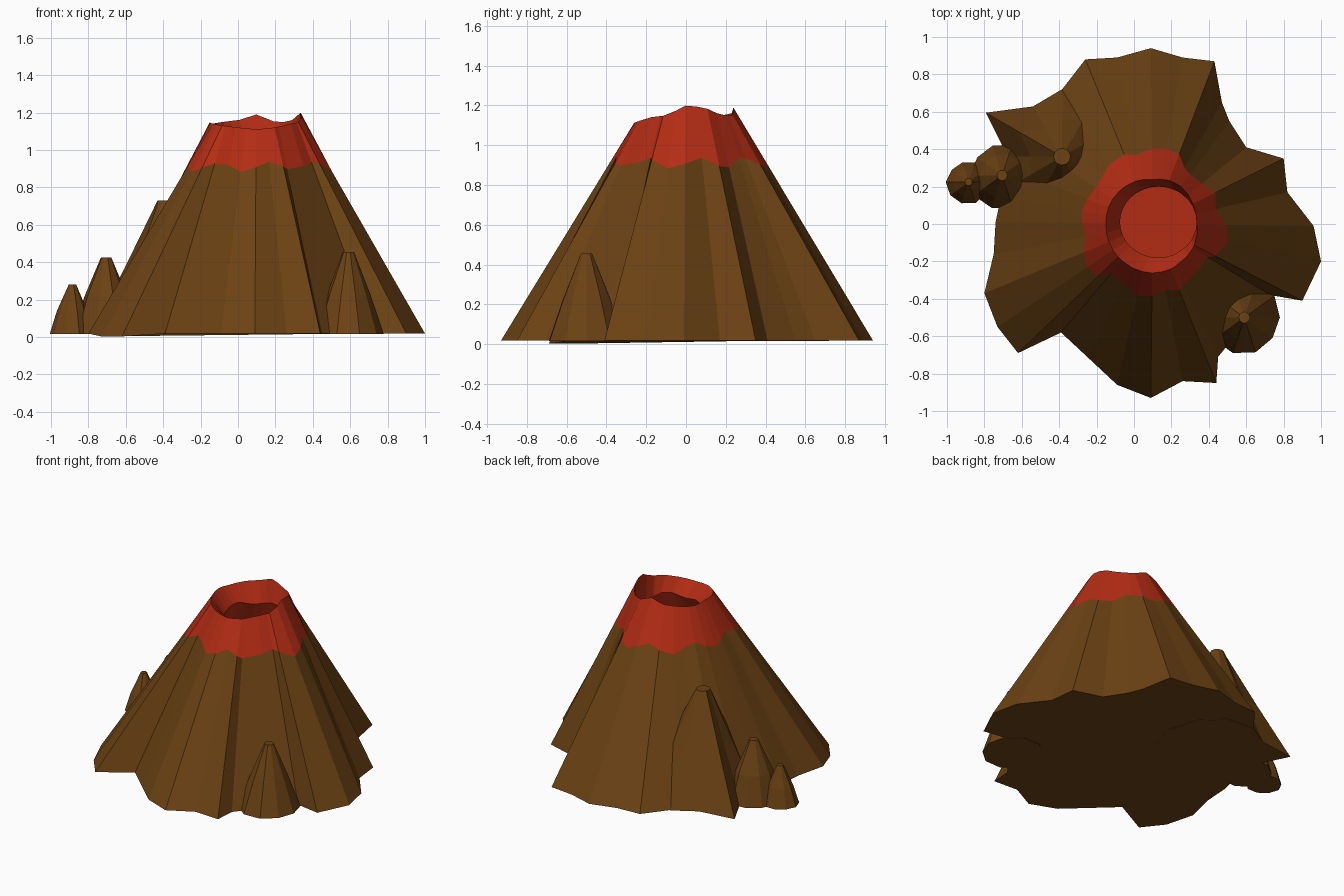
import bpy, bmesh, math, random

if "Cube" in bpy.data.objects:
    bpy.data.objects.remove(bpy.data.objects["Cube"])

random.seed(4)


def material(name, rgb):
    m = bpy.data.materials.new(name)
    m.diffuse_color = (*rgb, 1)
    m.use_nodes = True
    m.node_tree.nodes["Principled BSDF"].inputs["Base Color"].default_value = m.diffuse_color
    return m


ROCK = material("rock_brown", (0.15, 0.055, 0.007))
LAVA = material("lava_red", (0.45, 0.025, 0.007))


def loft(name, rings, mat, cap_first=False, cap_last=False):
    """Join equal-length rings of points with flat quads."""
    bm = bmesh.new()
    vs = [[bm.verts.new(p) for p in ring] for ring in rings]
    n = len(rings[0])
    for a, b in zip(vs, vs[1:]):
        for i in range(n):
            j = (i + 1) % n
            bm.faces.new((a[i], a[j], b[j], b[i]))
    if cap_first:
        bm.faces.new(vs[0][::-1])
    if cap_last:
        bm.faces.new(vs[-1])
    me = bpy.data.meshes.new(name)
    bm.to_mesh(me)
    bm.free()
    me.materials.append(mat)
    ob = bpy.data.objects.new(name, me)
    bpy.context.collection.objects.link(ob)
    return ob


def lerp(a, b, t):
    return tuple(p + (q - p) * t for p, q in zip(a, b))


# Ragged foot of the mountain, clockwise from the back
foot_xy = [(0.09, 0.94), (0.26, 0.89), (0.43, 0.87), (0.47, 0.65), (0.51, 0.55),
           (0.60, 0.41), (0.80, 0.35), (0.82, 0.17), (0.96, -0.01), (1.0, -0.2),
           (0.90, -0.41), (0.73, -0.38), (0.62, -0.50), (0.45, -0.71), (0.44, -0.85),
           (0.26, -0.84), (0.09, -0.93), (-0.09, -0.86), (-0.24, -0.72), (-0.39, -0.58),
           (-0.62, -0.69), (-0.73, -0.55), (-0.80, -0.37), (-0.75, -0.16), (-0.74, 0.01),
           (-0.71, 0.15), (-0.68, 0.30), (-0.62, 0.46), (-0.50, 0.57), (-0.40, 0.70),
           (-0.26, 0.88), (-0.09, 0.89)][::-1]
CX = 0.1
foot = [(x, y, 0.003 if x < -0.55 and y < -0.5 else 0.018) for x, y in foot_xy]

# Jagged rim heights, every 22.5 degrees counter-clockwise from the right
rim_h = [1.20, 1.19, 1.15, 1.15, 1.19, 1.16, 1.15, 1.14,
         1.15, 1.14, 1.13, 1.12, 1.11, 1.12, 1.14, 1.15]
rim, edge, throat, floor = [], [], [], []
for p in foot:
    a = math.atan2(p[1], p[0] - CX)
    u = (a / math.tau * 16) % 16
    k = int(u) % 16
    z = rim_h[k] + (rim_h[(k + 1) % 16] - rim_h[k]) * (u - int(u))
    c, s = math.cos(a), math.sin(a)
    r = 0.25 - (z - 1.15) * 0.3
    rim.append((CX + r * c, r * s, z))
    # Wavy lower edge of the red cap, lying on the slope
    h = 0.91 + 0.028 * math.sin(8 * a)
    edge.append(lerp(p, rim[-1], (h - p[2]) / (z - p[2])))
    throat.append((0.13 + 0.205 * c, 0.01 + 0.19 * s, 1.03 + 0.012 * math.sin(5 * a)))
    floor.append((0.11 + 0.26 * c, 0.26 * s, 0.86))

loft("mountain_slope", [foot, edge], ROCK, cap_first=True)
loft("crater_cap", [edge, rim, throat, floor], LAVA, cap_last=True)


def side_cone(name, x, y, height, top_r, radii, bulge):
    """Small flat-topped cone with an irregular foot."""
    n = len(radii)
    rings = []
    for z, t in ((0.015, 1.0), (height * 0.5, bulge), (height, 0.0)):
        ring = []
        for i, r in enumerate(radii):
            a = math.tau * i / n
            q = top_r + (r - top_r) * t
            ring.append((x + q * math.cos(a), y + q * math.sin(a), z))
        rings.append(ring)
    loft(name, rings, ROCK, True, True)


def rough(r, n=10):
    return [r * random.uniform(0.93, 1.07) for _ in range(n)]


# Small cones on the flanks
side_cone("large_side_cone", -0.385, 0.36, 0.73, 0.045,
          [0.40, 0.40, 0.40, 0.36, 0.31, 0.47, 0.29, 0.33, 0.36, 0.38, 0.40, 0.40], 0.5)
side_cone("medium_side_cone", -0.705, 0.26, 0.425, 0.028, rough(0.175), 0.62)
side_cone("small_side_cone", -0.885, 0.225, 0.28, 0.02, rough(0.115), 0.62)
side_cone("front_side_cone", 0.59, -0.5, 0.455, 0.03, rough(0.195), 0.55)
